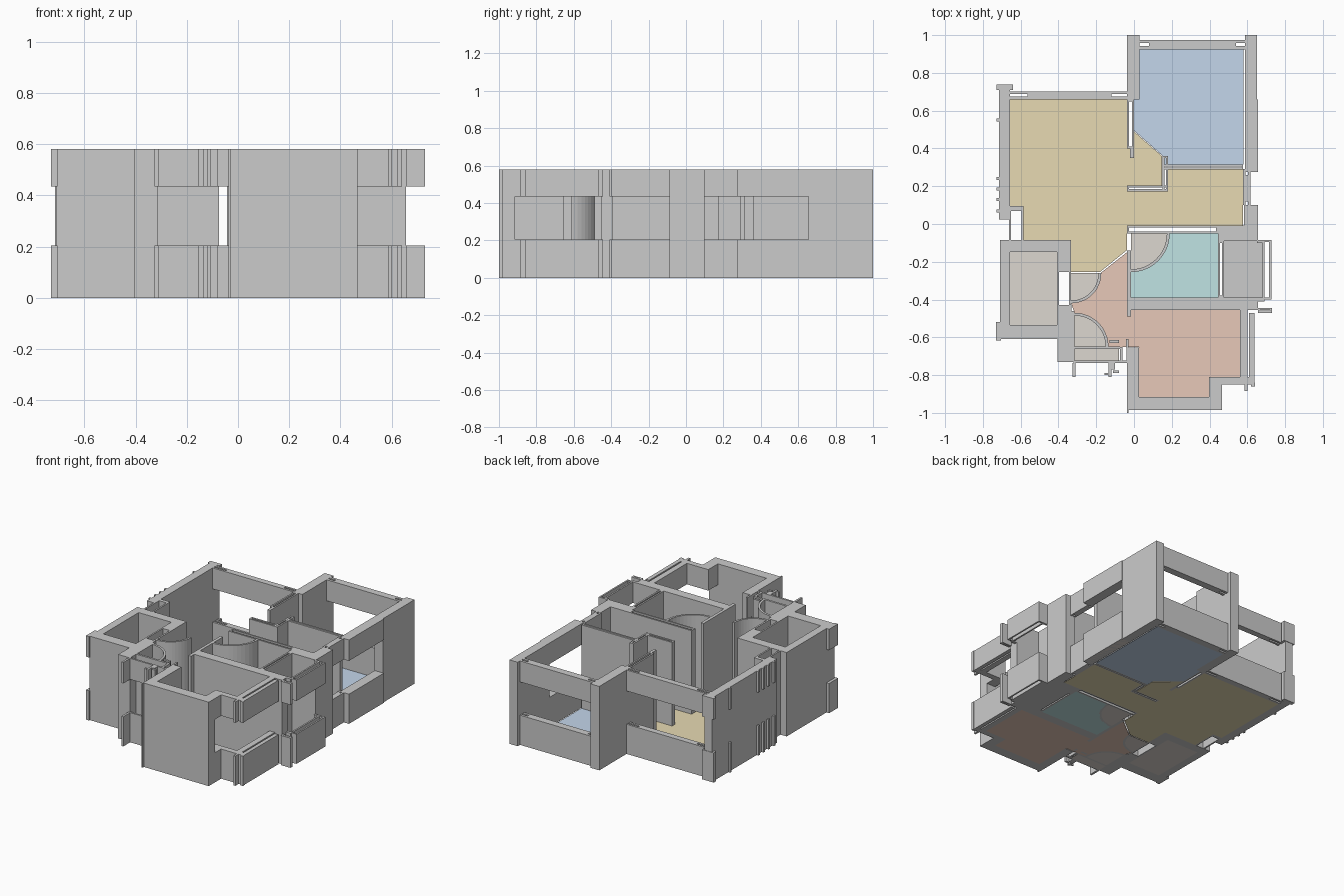
import bpy, bmesh, math

H, SILL, HEAD = 0.58, 0.205, 0.435
FULL = [(0, H)]
BANDS = [(0, SILL), (HEAD, H)]      # wall below and above a window opening


def finish(name, bm, mat=None):
    me = bpy.data.meshes.new(name)
    bm.to_mesh(me)
    bm.free()
    ob = bpy.data.objects.new(name, me)
    bpy.context.collection.objects.link(ob)
    if mat:
        me.materials.append(mat)
    return ob


def prism(bm, pts, z0, z1):
    face = bm.faces.new([bm.verts.new((x, y, z0)) for x, y in pts])
    face.normal_update()
    if face.normal.z < 0:
        face.normal_flip()
    top = bmesh.ops.extrude_face_region(bm, geom=[face])['geom']
    bmesh.ops.translate(bm, verts=[v for v in top if isinstance(v, bmesh.types.BMVert)],
                        vec=(0, 0, z1 - z0))
    bmesh.ops.recalc_face_normals(bm, faces=bm.faces[:])


def rect(x0, x1, y0, y1):
    return [(x0, y0), (x1, y0), (x1, y1), (x0, y1)]


def walls(name, rects, spans=FULL):
    bm = bmesh.new()
    for r in rects:
        for z0, z1 in spans:
            prism(bm, rect(*r), z0, z1)
    return finish(name, bm)


def hollow(x0, x1, y0, y1, t=0.011):
    """Four thin leaves around a cavity."""
    return [(x0, x0 + t, y0, y1), (x1 - t, x1, y0, y1),
            (x0 + t, x1 - t, y0, y0 + t), (x0 + t, x1 - t, y1 - t, y1)]


def arc(cx, cy, r, a0, a1, n=12):
    return [(cx + r * math.cos(math.radians(a0 + (a1 - a0) * i / n)),
             cy + r * math.sin(math.radians(a0 + (a1 - a0) * i / n))) for i in range(n + 1)]


def material(name, rgb):
    m = bpy.data.materials.new(name)
    m.diffuse_color = (*rgb, 1)
    return m


def floor(name, pts, mat):
    bm = bmesh.new()
    prism(bm, pts, 0, 0.003)
    return finish(name, bm, mat)


def door_swing(name, cx, cy, r, a0, a1, mat, t=0.015):
    bm = bmesh.new()
    prism(bm, arc(cx, cy, r, a0, a1) + arc(cx, cy, r - t, a1, a0), 0, H)
    finish(name + "_swing", bm)
    floor(name + "_floor", [(cx, cy)] + arc(cx, cy, r - t, a0, a1), mat)


sand = material("sand", (0.80, 0.70, 0.45))
blue = material("blue", (0.55, 0.67, 0.83))
teal = material("teal", (0.53, 0.77, 0.77))
clay = material("clay", (0.80, 0.58, 0.48))
stone = material("stone", (0.72, 0.68, 0.63))
slate = material("slate", (0.55, 0.55, 0.55))

# Floors
floor("living_floor", [(-0.656, 0.66), (-0.037, 0.66), (-0.037, 0.4), (0, 0.4), (0, 0.49), (0.148, 0.36),
                       (0.148, 0.205), (-0.037, 0.205), (-0.037, 0.175), (0.18, 0.175), (0.18, 0.29),
                       (0.577, 0.29), (0.577, -0.01), (-0.037, -0.01), (-0.037, -0.138), (-0.18, -0.254),
                       (-0.333, -0.254), (-0.333, -0.085), (-0.585, -0.085), (-0.585, 0.095),
                       (-0.656, 0.095)], sand)
floor("bedroom_floor", [(0.03, 0.925), (0.58, 0.925), (0.58, 0.315), (0.15, 0.315), (0.15, 0.362),
                        (0.0, 0.495), (0.0, 0.66), (0.03, 0.66)], blue)
floor("bath_floor", arc(-0.016, -0.05, 0.2, -90, 0) + [(0.444, -0.05), (0.444, -0.39), (-0.016, -0.39)], teal)
floor("hall_floor", [(-0.03, -0.144), (-0.18, -0.262)] + arc(-0.333, -0.26, 0.16, 0, -90)
      + arc(-0.315, -0.65, 0.18, 90, 0) + [(0.026, -0.65), (0.026, -0.455), (-0.03, -0.455)], clay)
floor("small_room_floor", [(0.026, -0.455), (0.56, -0.455), (0.56, -0.81), (0.397, -0.81),
                           (0.397, -0.915), (0.026, -0.915)], clay)
floor("balcony_floor", rect(-0.656, -0.407, -0.534, -0.148), stone)
floor("entry_floor", rect(-0.318, -0.08, -0.725, -0.662), stone)
floor("bay_floor", rect(0.587, 0.65, 0.3, 0.66), stone)
floor("utility_floor", rect(0.476, 0.68, -0.39, -0.09), slate)

# Door swings
door_swing("bath_door", -0.016, -0.05, 0.205, 0, -90, stone)
door_swing("kitchen_door", -0.333, -0.26, 0.16, 0, -90, stone)
door_swing("entry_door", -0.315, -0.65, 0.18, 90, 0, stone)

# Solid walls
walls("living_walls", [(-0.714, -0.656, 0.025, 0.735), (-0.663, -0.652, -0.085, 0.095),
                       (-0.596, -0.585, -0.085, 0.095), (-0.652, -0.596, 0.07, 0.095)])
walls("bedroom_walls", [(-0.037, 0.03, 0.66, 1.0), (0.587, 0.65, 0.655, 1.0),
                        (-0.02, 0.0, 0.35, 0.41)] + hollow(-0.037, 0.0, 0.4, 0.66))
walls("partition_walls", hollow(0.15, 0.577, 0.288, 0.316) + hollow(0.15, 0.18, 0.175, 0.36)
      + hollow(-0.037, 0.18, 0.173, 0.205))
walls("balcony_walls", [(-0.71, -0.656, -0.61, -0.085), (-0.656, -0.333, -0.148, -0.085),
                        (-0.407, -0.333, -0.254, -0.148), (-0.656, -0.4, -0.61, -0.534),
                        (-0.407, -0.396, -0.534, -0.254), (-0.345, -0.333, -0.43, -0.254)])
walls("entry_walls", [(-0.405, -0.33, -0.73, -0.43), (-0.33, -0.315, -0.73, -0.46),
                      (-0.315, -0.075, -0.662, -0.648)])
walls("bath_walls", hollow(-0.037, 0.444, -0.05, -0.008) + [
    (0.444, 0.656, -0.09, -0.008), (0.583, 0.656, -0.008, 0.1),
    (-0.037, -0.016, -0.49, -0.14), (-0.02, 0.656, -0.455, -0.39)]
    + hollow(0.444, 0.476, -0.39, -0.09))
walls("small_room_walls", [(-0.037, 0.026, -0.985, -0.655), (0.026, 0.466, -0.985, -0.915),
                           (-0.037, -0.03, -1.0, -0.985), (-0.042, -0.03, -0.655, -0.61)])

# Window walls: solid below the sill and above the head
walls("living_window", [(-0.656, -0.037, 0.688, 0.702), (-0.656, -0.037, 0.66, 0.675),
                        (-0.565, -0.12, 0.675, 0.688)], BANDS)
walls("bedroom_window", [(0.03, 0.587, 0.957, 0.975), (0.03, 0.587, 0.925, 0.943),
                         (0.08, 0.54, 0.943, 0.957)], BANDS)
walls("right_windows", [(0.587, 0.656, 0.275, 0.66), (0.577, 0.59, 0.1, 0.29),
                        (0.604, 0.617, 0.09, 0.29), (0.59, 0.604, 0.12, 0.26)], BANDS)
walls("utility_window", hollow(0.68, 0.727, -0.4, -0.085) + hollow(0.656, 0.73, -0.47, -0.445)
      + [(0.65, 0.69, -0.1, -0.085), (0.65, 0.69, -0.41, -0.39)], BANDS)
walls("small_room_window", [(0.56, 0.6, -0.85, -0.455), (0.61, 0.637, -0.85, -0.47),
                            (0.397, 0.466, -0.915, -0.81), (0.466, 0.61, -0.85, -0.81),
                            (0.585, 0.6, -0.885, -0.85), (0.62, 0.64, -0.86, -0.84)], BANDS)
walls("entry_window", [(-0.32, -0.03, -0.735, -0.722), (-0.075, -0.062, -0.722, -0.65),
                       (-0.04, -0.03, -0.722, -0.65), (-0.325, -0.31, -0.81, -0.735),
                       (-0.135, -0.12, -0.81, -0.735), (-0.155, -0.12, -0.8, -0.79),
                       (-0.11, -0.08, -0.79, -0.775), (-0.12, -0.1, -0.77, -0.735),
                       (-0.13, -0.08, -0.63, -0.615)], BANDS)

# Small ribs along the left side
walls("left_ribs", [(-0.728, -0.714, y - 0.008, y + 0.008) for y in (0.55, 0.24, 0.185, 0.13, 0.07)]
      + [(-0.728, -0.64, 0.71, 0.738), (-0.73, -0.705, -0.618, -0.52)], BANDS)
